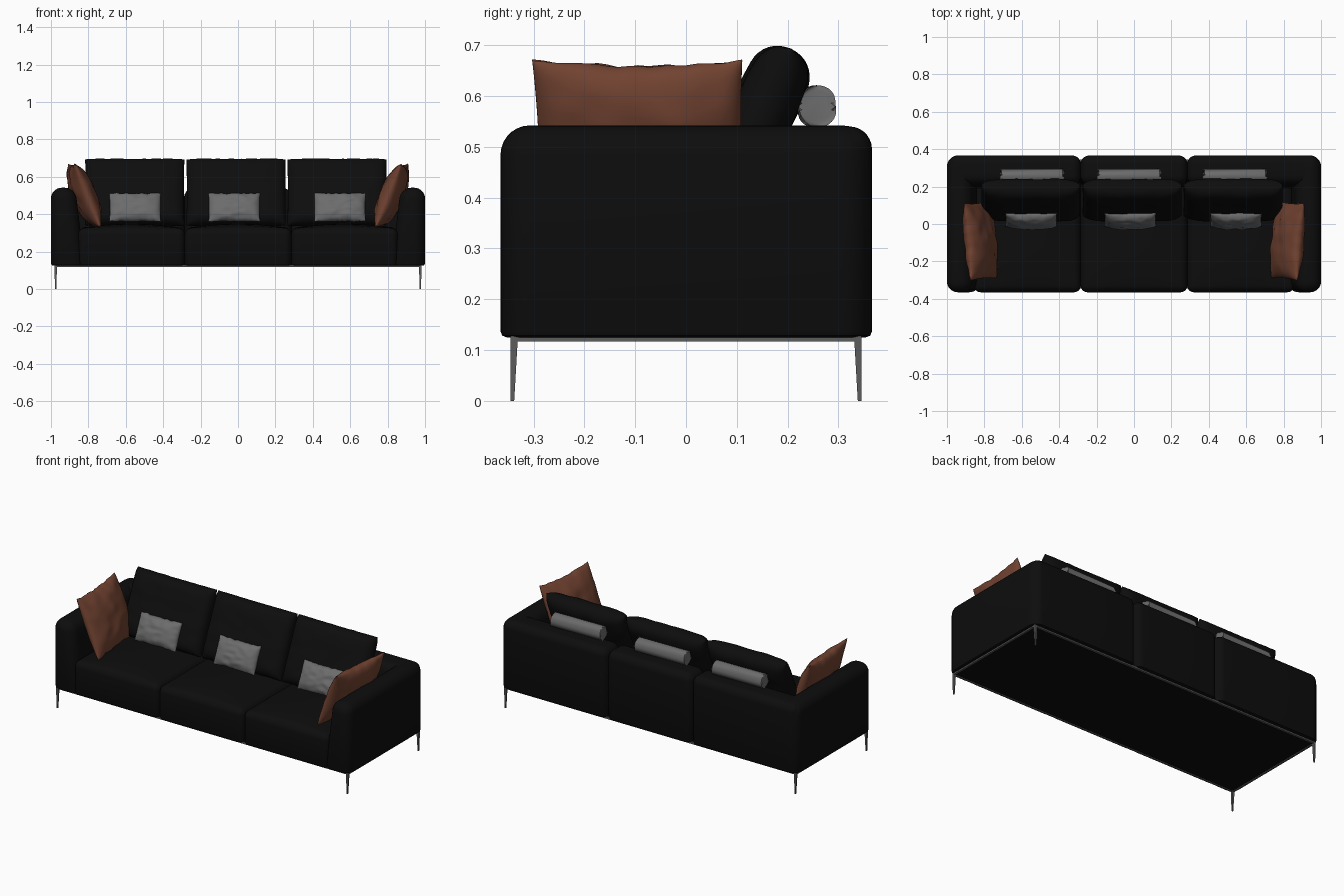
import bpy, bmesh, math
from mathutils import Vector, noise

if "Cube" in bpy.data.objects:
    bpy.data.objects.remove(bpy.data.objects["Cube"])


def material(name, rgb):
    m = bpy.data.materials.new(name)
    m.diffuse_color = (*rgb, 1)
    m.use_nodes = True
    m.node_tree.nodes["Principled BSDF"].inputs["Base Color"].default_value = m.diffuse_color
    return m


BLACK = material("black fabric", (0.004, 0.004, 0.004))
BROWN = material("brown leather", (0.165, 0.055, 0.03))
GREY = material("grey fabric", (0.15, 0.15, 0.15))
METAL = material("dark metal", (0.11, 0.11, 0.11))


def finish(bm, name, mat, angle=40):
    bmesh.ops.recalc_face_normals(bm, faces=bm.faces)
    me = bpy.data.meshes.new(name)
    bm.to_mesh(me)
    bm.free()
    me.materials.append(mat)
    ob = bpy.data.objects.new(name, me)
    bpy.context.collection.objects.link(ob)
    bpy.ops.object.select_all(action='DESELECT')
    ob.select_set(True)
    bpy.context.view_layer.objects.active = ob
    bpy.ops.object.shade_smooth_by_angle(angle=math.radians(angle))
    return ob


def box(name, lo, hi, mat, r=0.0, crown=0.0, shape=None):
    """Upholstered block: soft sides and top, tight bottom edge, optional crowned top."""
    bm = bmesh.new()
    bmesh.ops.create_cube(bm, size=1)
    for v in bm.verts:
        v.co = Vector([lo[i] if v.co[i] < 0 else hi[i] for i in range(3)])
        if shape:
            shape(v.co)
    if r:
        edges = [e for e in bm.edges if max(v.co.z for v in e.verts) > lo[2] + 1e-4]
        bmesh.ops.bevel(bm, geom=edges, offset=r, segments=7, profile=0.5, affect='EDGES')
        base = [e for e in bm.edges if all(v.co.z < lo[2] + 1e-4 for v in e.verts)]
        bmesh.ops.bevel(bm, geom=base, offset=0.012, segments=2, profile=0.5, affect='EDGES')
    if crown:
        for axis in (0, 1):
            for k in range(1, 10):
                co, no = Vector(), Vector()
                co[axis] = lo[axis] + (hi[axis] - lo[axis]) * k / 10
                no[axis] = 1
                geom = bm.verts[:] + bm.edges[:] + bm.faces[:]
                bmesh.ops.bisect_plane(bm, geom=geom, plane_co=co, plane_no=no)
        for v in bm.verts:
            u = 2 * (v.co.x - lo[0]) / (hi[0] - lo[0]) - 1
            w = 2 * (v.co.y - lo[1]) / (hi[1] - lo[1]) - 1
            h = (v.co.z - lo[2]) / (hi[2] - lo[2])
            v.co.z += crown * h ** 3 * max(0, 1 - u * u) * max(0, 1 - w ** 4)
    return finish(bm, name, mat)


def pillow(name, size, loc, lean, turn, mat, p=2.0, pinch=0.06, wrinkle=0.1, n=32):
    """Stuffed cushion standing in the XZ plane, leaning back and turned about z."""
    w, h, t = size
    bm = bmesh.new()
    seed = Vector((loc[0] * 7, loc[1] * 7, 3))
    for side in (-1, 1):
        rows = []
        for j in range(n + 1):
            v = math.sin(math.pi / 2 * (2 * j / n - 1))
            row = []
            for i in range(n + 1):
                u = math.sin(math.pi / 2 * (2 * i / n - 1))
                f = math.sqrt(max(0, (1 - abs(u) ** p) * (1 - abs(v) ** p)))
                f *= 1 + wrinkle * noise.noise(Vector((u * 3, side, v * 3)) + seed)
                x = w / 2 * u * (1 - pinch * 0.5 * (1 - v * v))
                z = h / 2 * v * (1 - pinch * (1 - u * u))
                z += wrinkle * 0.04 * noise.noise(Vector((u * 5, 0, v * 2)) + seed)
                row.append(bm.verts.new((x, side * t / 2 * f, z)))
            rows.append(row)
        for j in range(n):
            for i in range(n):
                bm.faces.new((rows[j][i], rows[j][i + 1], rows[j + 1][i + 1], rows[j + 1][i]))
    bmesh.ops.remove_doubles(bm, verts=bm.verts, dist=1e-5)
    ob = finish(bm, name, mat, 75)
    ob.location = loc
    ob.rotation_euler = (math.radians(-lean), 0, math.radians(turn))
    return ob


# Arms: inner side slopes toward the seat
for s, side in ((-1, "left"), (1, "right")):
    def slope(co, s=s):
        if co.x * s < 0.9 and co.z < 0.3:
            co.x = 0.82 * s
    xs = sorted((0.87 * s, 1.0 * s))
    box(side + "_arm", (xs[0], -0.365, 0.125), (xs[1], 0.365, 0.542), BLACK, 0.058, shape=slope)

# Seat and back sections
bounds = (-0.855, -0.285, 0.285, 0.855)
outer = (-0.99, -0.285, 0.285, 0.99)


def back_slope(co):
    if co.y < 0.3 and co.z < 0.3:
        co.y = 0.17


for i in range(3):
    box(f"seat_{i + 1}", (bounds[i], -0.365, 0.125), (bounds[i + 1], 0.25, 0.325), BLACK,
        0.035, crown=0.025)
    box(f"back_{i + 1}", (outer[i], 0.215, 0.125), (outer[i + 1], 0.366, 0.54), BLACK,
        0.045, shape=back_slope)

# Back cushions, lumbar pillows and headrest rolls
for i, (cx, lx, rx) in enumerate(((-0.552, -0.55, -0.545), (-0.01, -0.02, -0.025),
                                  (0.53, 0.545, 0.54))):
    pillow(f"back_cushion_{i + 1}", (0.53, 0.385, 0.125), (cx, 0.128, 0.517), 24, 0, BLACK,
           p=7, pinch=0.01, wrinkle=0.08)
    pillow(f"lumbar_pillow_{i + 1}", (0.275, 0.165, 0.08), (lx, 0.022, 0.437), 24, 0, GREY,
           p=3, pinch=0.04, wrinkle=0.15)
    bm = bmesh.new()
    bmesh.ops.create_cone(bm, cap_ends=True, segments=32, radius1=1, radius2=1, depth=1)
    for v in bm.verts:
        v.co = Vector((v.co.z * 0.33, v.co.x * 0.037, v.co.y * 0.042))
    rims = [e for e in bm.edges if abs(e.verts[0].co.x - e.verts[1].co.x) < 1e-4]
    bmesh.ops.bevel(bm, geom=rims, offset=0.008, segments=3, profile=0.5, affect='EDGES')
    roll = finish(bm, f"headrest_roll_{i + 1}", GREY)
    roll.location = (rx, 0.257, 0.579)

# Brown throw pillows leaning on the arms
for s, side in ((-1, "left"), (1, "right")):
    pillow(side + "_throw_pillow", (0.415, 0.365, 0.125), (0.822 * s, -0.09, 0.5), 22,
           -95 * s, BROWN, p=2.2, pinch=0.07, wrinkle=0.15)

# Underside panel and thin metal frame
box("underside", (-0.975, -0.335, 0.121), (0.975, 0.335, 0.14), BLACK)
for s, a, b in ((-1, "front", "left"), (1, "back", "right")):
    y = sorted((0.335 * s, 0.345 * s))
    x = sorted((0.972 * s, 0.982 * s))
    box(a + "_rail", (-0.982, y[0], 0.117), (0.982, y[1], 0.128), METAL)
    box(b + "_rail", (x[0], -0.345, 0.117), (x[1], 0.345, 0.128), METAL)

# Tapered legs
for sx, nx in ((-1, "left"), (1, "right")):
    for sy, ny in ((-1, "front"), (1, "back")):
        def taper(co, sx=sx, sy=sy):
            k = 0.007 if co.z < 0.06 else 0.014
            co.x = sx * (0.982 - (k if abs(co.x) < 0.975 else 0)) - (0.004 * sx if co.z < 0.06 else 0)
            co.y = sy * (0.345 - (k if abs(co.y) < 0.34 else 0))
        x = sorted((0.97 * sx, 0.982 * sx))
        y = sorted((0.333 * sy, 0.345 * sy))
        box(f"{ny}_{nx}_leg", (x[0], y[0], 0), (x[1], y[1], 0.122), METAL, shape=taper)
